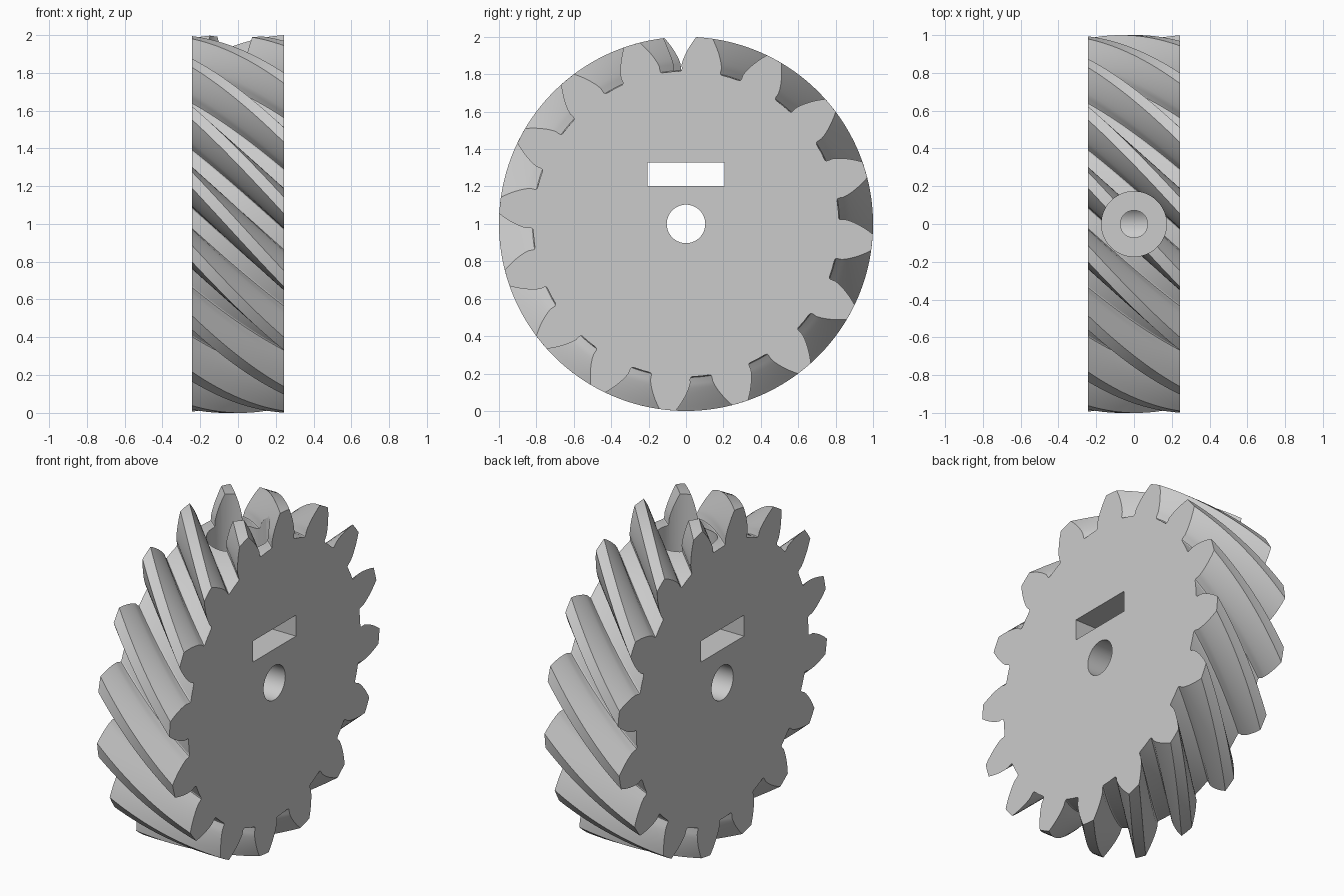
import bpy, bmesh
from math import sin, cos, tan, acos, radians, pi, sqrt
from mathutils import Matrix

if "Cube" in bpy.data.objects:
    bpy.data.objects.remove(bpy.data.objects["Cube"], do_unlink=True)

TEETH = 16
HALF_WIDTH = 0.2425
MODULE = 2 / (TEETH * sqrt(2) + 2)          # 45 degree helix, outer radius 1
PITCH_R = MODULE * TEETH / sqrt(2)
ROOT_R = PITCH_R - 1.25 * MODULE
TWIST = 2 * HALF_WIDTH / PITCH_R            # total turn across the width
PRESSURE = 0.4754
BASE_R = PITCH_R * cos(PRESSURE)
GAP_ANGLE = radians(5.6)                    # centre of a gap on the +x face
LAYERS = 24

grey = bpy.data.materials.new("plain grey")
grey.use_nodes = True
colour = (0.6, 0.6, 0.6, 1)
grey.diffuse_color = colour
grey.node_tree.nodes["Principled BSDF"].inputs["Base Color"].default_value = colour


def involute(a):
    return tan(a) - a


def half_tooth(r):
    """Half the angular thickness of a tooth at radius r."""
    a = acos(min(1, BASE_R / r))
    half = radians(5.5) + involute(PRESSURE) - involute(a)
    return min(half, radians(7.2))


def tooth_profile():
    """Polar points of one gap floor half, both flanks and the tip."""
    step = pi / TEETH
    fillet = 0.012
    flank = [(ROOT_R, half_tooth(ROOT_R) + fillet),
             (ROOT_R + fillet * 0.3, half_tooth(ROOT_R) + fillet * 0.3)]
    for i in range(8):
        r = ROOT_R + fillet + (1 - ROOT_R - fillet) * i / 7
        flank.append((r, half_tooth(r)))
    left = [(r, -a) for r, a in flank]
    right = [(r, a) for r, a in reversed(flank)]
    return [(ROOT_R, -step)] + left + [(1, 0)] + right


# Helical gear body, swept along x
profile = [(r, a + GAP_ANGLE + (2 * k + 1) * pi / TEETH)
           for k in range(TEETH) for r, a in tooth_profile()]
bm = bmesh.new()
rings = []
for i in range(LAYERS + 1):
    t = i / LAYERS
    x = -HALF_WIDTH + 2 * HALF_WIDTH * t
    turn = TWIST * (t - 1)
    rings.append([bm.verts.new((x, r * cos(a + turn), 1 + r * sin(a + turn)))
                  for r, a in profile])
count = len(profile)
for low, high in zip(rings, rings[1:]):
    for j in range(count):
        k = (j + 1) % count
        bm.faces.new((low[j], low[k], high[k]))
        bm.faces.new((low[j], high[k], high[j]))
bm.faces.new(rings[0])
bm.faces.new(rings[-1])
bmesh.ops.recalc_face_normals(bm, faces=bm.faces)
mesh = bpy.data.meshes.new("helical_gear")
bm.to_mesh(mesh)
bm.free()
gear = bpy.data.objects.new("helical_gear", mesh)
bpy.context.collection.objects.link(gear)
mesh.materials.append(grey)


def cut(name, build):
    """Subtract a temporary cutter shape from the gear."""
    b = bmesh.new()
    build(b)
    m = bpy.data.meshes.new(name)
    b.to_mesh(m)
    b.free()
    m.materials.append(grey)
    cutter = bpy.data.objects.new(name, m)
    cutter.hide_render = True
    bpy.context.collection.objects.link(cutter)
    mod = gear.modifiers.new(name, 'BOOLEAN')
    mod.operation = 'DIFFERENCE'
    mod.solver = 'EXACT'
    mod.object = cutter
    bpy.context.view_layer.objects.active = gear
    bpy.ops.object.modifier_apply(modifier=name)
    bpy.data.objects.remove(cutter, do_unlink=True)


def cylinder(radius, depth, matrix):
    return lambda b: bmesh.ops.create_cone(
        b, cap_ends=True, segments=64, radius1=radius, radius2=radius,
        depth=depth, matrix=matrix)


def upright(radius, low, high):
    return cylinder(radius, high - low, Matrix.Translation((0, 0, (low + high) / 2)))


# Shaft bore, nut slot, screw head recess and screw hole
cut("shaft_bore", cylinder(0.103, 1, Matrix.Translation((0, 0, 1)) @ Matrix.Rotation(pi / 2, 4, 'Y')))
cut("nut_slot", lambda b: bmesh.ops.create_cube(
    b, size=1, matrix=Matrix.Translation((0, 0, 1.265)) @ Matrix.Diagonal((1, 0.41, 0.126, 1))))
cut("screw_recess", upright(0.172, 1.6, 2.2))
cut("screw_hole", upright(0.072, 1.0, 1.8))

# Smooth flanks with crisp edges
for obj in bpy.context.selected_objects:
    obj.select_set(False)
gear.select_set(True)
bpy.context.view_layer.objects.active = gear
bpy.ops.object.shade_smooth_by_angle(angle=radians(30))
